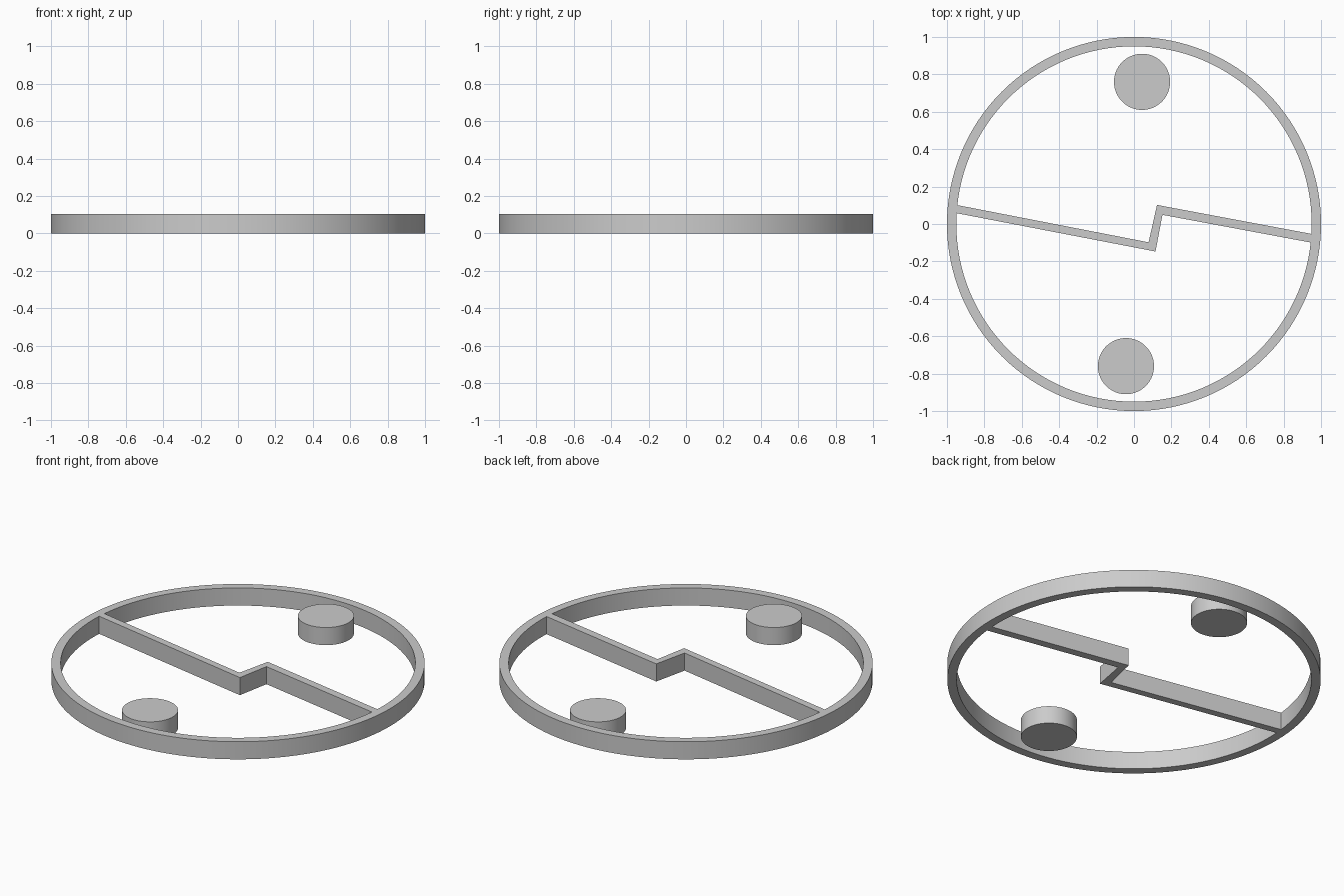
import bpy, bmesh, math

if "Cube" in bpy.data.objects:
    bpy.data.objects.remove(bpy.data.objects["Cube"])

HEIGHT = 0.104


def circle(radius, cx=0.0, cy=0.0, sides=128):
    return [(cx + radius * math.cos(2 * math.pi * i / sides),
             cy + radius * math.sin(2 * math.pi * i / sides)) for i in range(sides)]


def finish(name, bm, smooth=False):
    bmesh.ops.recalc_face_normals(bm, faces=bm.faces)
    mesh = bpy.data.meshes.new(name)
    bm.to_mesh(mesh)
    bm.free()
    obj = bpy.data.objects.new(name, mesh)
    bpy.context.collection.objects.link(obj)
    if smooth:
        bpy.ops.object.select_all(action='DESELECT')
        obj.select_set(True)
        bpy.context.view_layer.objects.active = obj
        bpy.ops.object.shade_smooth_by_angle(angle=math.radians(30))
    return obj


def prism(name, outline, smooth=False):
    bm = bmesh.new()
    base = bm.faces.new([bm.verts.new((x, y, 0)) for x, y in outline])
    top = bmesh.ops.extrude_face_region(bm, geom=[base], use_keep_orig=True)
    verts = [v for v in top["geom"] if isinstance(v, bmesh.types.BMVert)]
    bmesh.ops.translate(bm, verts=verts, vec=(0, 0, HEIGHT))
    return finish(name, bm, smooth)


def ring(name, outer, inner):
    bm = bmesh.new()
    loops = [[bm.verts.new((x, y, z)) for x, y in circle(r)]
             for r, z in ((outer, 0), (outer, HEIGHT), (inner, HEIGHT), (inner, 0))]
    n = len(loops[0])
    for k in range(4):
        a, b = loops[k], loops[(k + 1) % 4]
        for i in range(n):
            j = (i + 1) % n
            bm.faces.new((a[i], a[j], b[j], b[i]))
    return finish(name, bm, True)


# Outer hoop
ring("outer_ring", 1.0, 0.95)

# Two round studs, opposite each other
for side, label in ((1, "back"), (-1, "front")):
    prism(label + "_stud", circle(0.15, 0.043 * side, 0.76 * side, 96), True)

# Stepped bar across the hoop, ending on its inner wall
prism("zigzag_bar", [
    (-0.949, 0.058), (0.115, -0.147), (0.152, 0.049), (0.945, -0.099),
    (0.949, -0.053), (0.123, 0.102), (0.078, -0.098), (-0.945, 0.101)])
